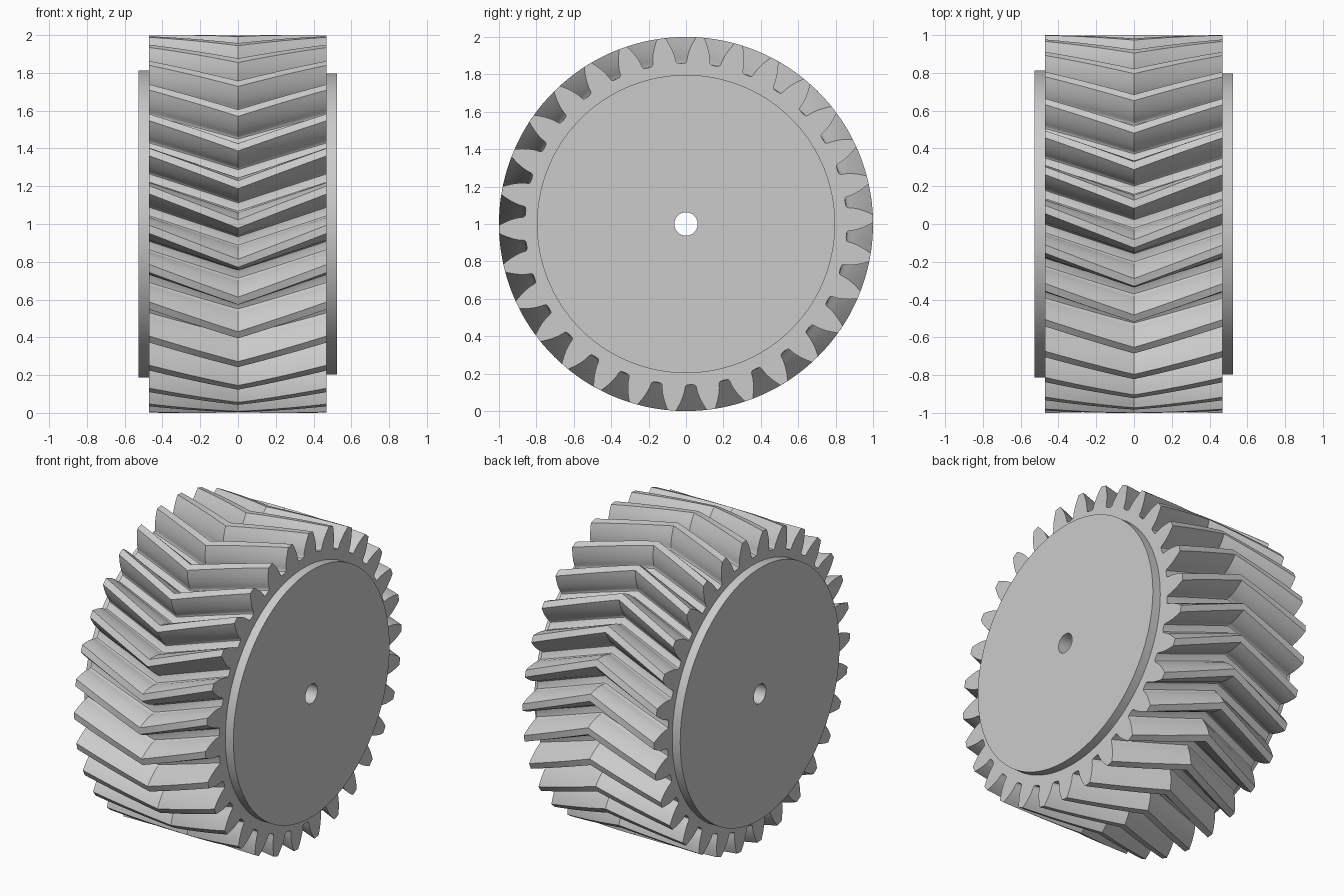
import bpy, bmesh, math

if "Cube" in bpy.data.objects:
    bpy.data.objects.remove(bpy.data.objects["Cube"])

TEETH = 30
MODULE = 1 / 16                       # outer radius becomes 1
PRESSURE = math.radians(21.2)
TWIST = math.radians(20.8 / 0.94) * 1.0   # radians of twist per unit of width
LEFT, RIGHT = -0.471, 0.468           # ends of the toothed rim
HUB_LEFT, HUB_RIGHT = -0.528, 0.525   # outer faces of the hubs
BORE = 0.062

steel = bpy.data.materials.new("plain grey")
steel.diffuse_color = (0.6, 0.6, 0.6, 1)
steel.use_nodes = True
steel.node_tree.nodes["Principled BSDF"].inputs["Base Color"].default_value = steel.diffuse_color


def involute(a):
    return math.tan(a) - a


def half_tooth():
    """(angle from tooth centre, radius) from tip to the middle of the gap."""
    base = TEETH / 2 * MODULE * math.cos(PRESSURE)
    mid = math.pi / (2 * TEETH) + involute(PRESSURE)
    pts = []
    for i in range(8):
        r = 1 + (base - 1) * i / 7
        pts.append((mid - involute(math.acos(min(1, base / r))), r))
    pts += [(0.0735, 0.867), (0.079, 0.8615), (math.pi / TEETH, 0.859)]
    return pts


half = half_tooth()
tooth = [(-a, r) for a, r in reversed(half)][1:] + half
PROFILE = [(a + k * math.tau / TEETH, r) for k in range(TEETH) for a, r in tooth]


def ring(x, radius=None):
    """Tooth outline at x, or a plain circle when a radius is given."""
    at = RIGHT if radius else x
    turn = -TWIST * abs(at)
    return [(x, (radius or r) * math.cos(a + turn), 1 + (radius or r) * math.sin(a + turn))
            for a, r in PROFILE]


def loft(name, rings):
    bm = bmesh.new()
    rows = [[bm.verts.new(p) for p in points] for points in rings]
    n = len(PROFILE)
    for lo, hi in zip(rows, rows[1:]):
        for i in range(n):
            j = (i + 1) % n
            bm.faces.new((lo[i], lo[j], hi[j], hi[i]))
    mesh = bpy.data.meshes.new(name)
    bm.to_mesh(mesh)
    bm.free()
    mesh.materials.append(steel)
    obj = bpy.data.objects.new(name, mesh)
    bpy.context.collection.objects.link(obj)
    bpy.ops.object.select_all(action='DESELECT')
    obj.select_set(True)
    bpy.context.view_layer.objects.active = obj
    # Outward normals: flip if the outer wall was wound inwards
    bpy.ops.object.mode_set(mode='EDIT')
    bpy.ops.mesh.select_all(action='SELECT')
    if name != "bore":
        bpy.ops.mesh.normals_make_consistent(inside=False)
    bpy.ops.object.mode_set(mode='OBJECT')
    bpy.ops.object.shade_smooth_by_angle(angle=math.radians(25))
    return obj


# Toothed rim: two mirrored helical halves meeting at x = 0, with end faces
STEPS = 8
xs = [LEFT * (1 - i / STEPS) for i in range(STEPS)] + [RIGHT * i / STEPS for i in range(STEPS + 1)]
loft("herringbone_rim",
     [ring(LEFT, 0.813)] + [ring(x) for x in xs] + [ring(RIGHT, 0.797)])

# Raised hub discs with the bore opening
loft("left_hub", [ring(HUB_LEFT, BORE), ring(HUB_LEFT, 0.813), ring(LEFT, 0.813)])
loft("right_hub", [ring(RIGHT, 0.797), ring(HUB_RIGHT, 0.797), ring(HUB_RIGHT, BORE)])

# Shaft bore wall, facing the axis
loft("bore", [ring(HUB_RIGHT, BORE), ring(HUB_LEFT, BORE)])
